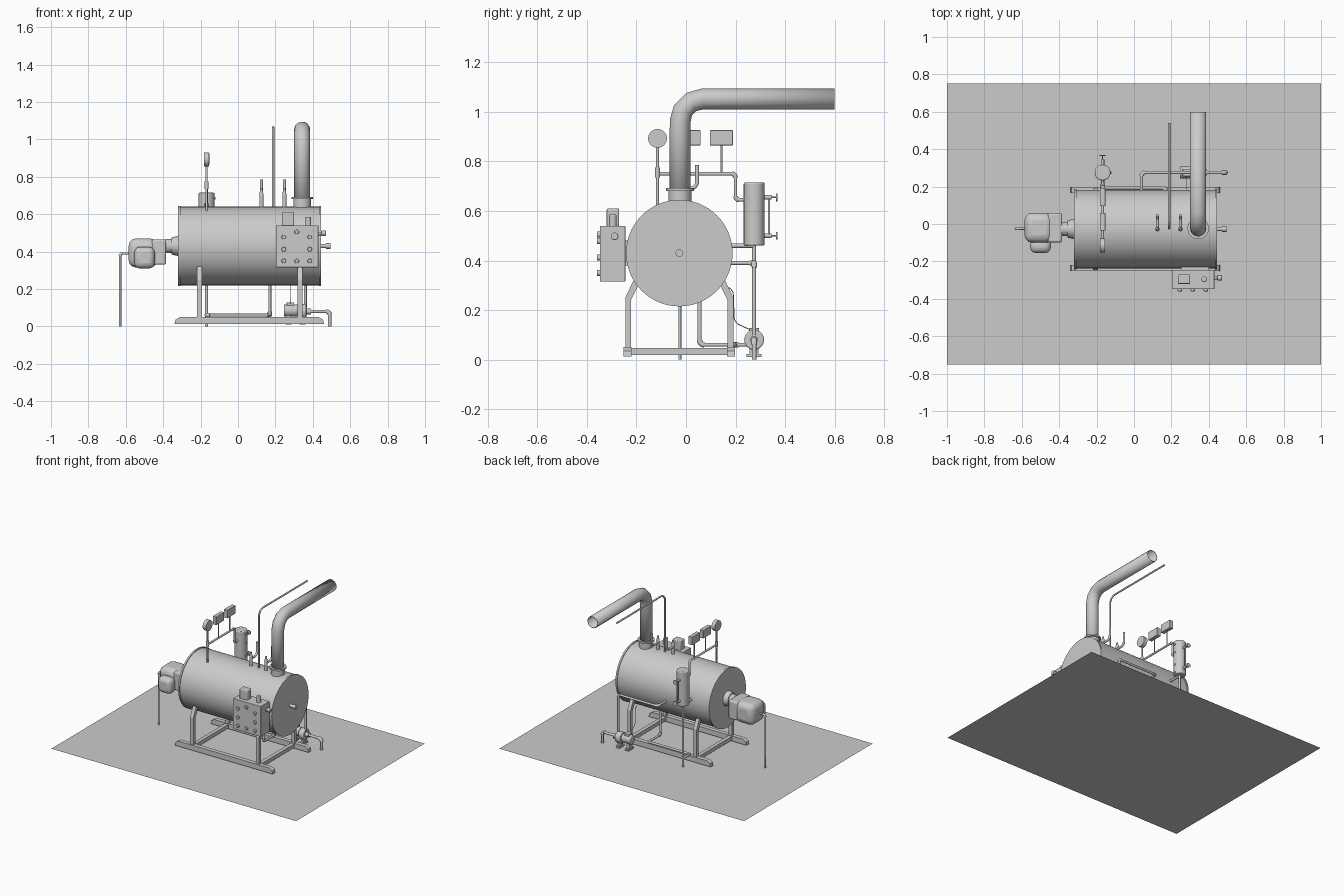
import bpy, bmesh, math
from mathutils import Vector

if "Cube" in bpy.data.objects:
    bpy.data.objects.remove(bpy.data.objects["Cube"])


def finish(ob, name, angle=35):
    ob.name = name
    bpy.ops.object.select_all(action='DESELECT')
    ob.select_set(True)
    bpy.context.view_layer.objects.active = ob
    bpy.ops.object.shade_smooth_by_angle(angle=math.radians(angle))
    return ob


def bevel(ob, width, segs=3):
    m = ob.modifiers.new("Bevel", 'BEVEL')
    m.width, m.segments, m.limit_method = width, segs, 'ANGLE'


def box(name, x, y, z, bev=0):
    bpy.ops.mesh.primitive_cube_add(size=1)
    ob = bpy.context.object
    for v in ob.data.vertices:
        for i, (a, b) in enumerate((x, y, z)):
            v.co[i] = (a + b) / 2 + v.co[i] * (b - a)
    if bev:
        bevel(ob, bev)
    return finish(ob, name)


def rod(name, a, b, r, r2=None, verts=32, bev=0):
    a, b = Vector(a), Vector(b)
    bpy.ops.mesh.primitive_cone_add(vertices=verts, radius1=r, radius2=r if r2 is None else r2,
                                    depth=(b - a).length, location=(a + b) / 2,
                                    rotation=(b - a).to_track_quat('Z', 'Y').to_euler())
    ob = bpy.context.object
    if bev:
        bevel(ob, bev)
    return finish(ob, name)


def prism(name, pts, axis, lo, hi):
    # extrude a 2D outline along x or y
    bm = bmesh.new()
    vs = [bm.verts.new((lo, u, w) if axis == 'x' else (u, lo, w)) for u, w in pts]
    f = bm.faces.new(vs)
    ext = bmesh.ops.extrude_face_region(bm, geom=[f])['geom']
    d = (hi - lo, 0, 0) if axis == 'x' else (0, hi - lo, 0)
    bmesh.ops.translate(bm, vec=d, verts=[g for g in ext if isinstance(g, bmesh.types.BMVert)])
    bmesh.ops.recalc_face_normals(bm, faces=bm.faces)
    me = bpy.data.meshes.new(name)
    bm.to_mesh(me)
    bm.free()
    ob = bpy.data.objects.new(name, me)
    bpy.context.collection.objects.link(ob)
    return ob


def pipe(name, pts, r, bend=0.02, fittings=False, caps=True, steps=6):
    # swept tube with rounded corners, optional thicker elbows
    pts = [Vector(p) for p in pts]
    path, elbows = [pts[0]], []
    for p, c, n in zip(pts, pts[1:], pts[2:]):
        s, e = c + (p - c).normalized() * bend, c + (n - c).normalized() * bend
        o = s + e - c
        arc = [o + (s - o) * math.cos(t) + (e - o) * math.sin(t)
               for t in (math.pi / 2 * i / steps for i in range(steps + 1))]
        path += arc
        elbows.append(arc)
    path.append(pts[-1])
    cu = bpy.data.curves.new(name, 'CURVE')
    cu.dimensions, cu.bevel_depth, cu.bevel_resolution = '3D', r, 5
    cu.use_fill_caps = caps
    for line, k in [(path, 1)] + [(e, 1.4) for e in elbows if fittings]:
        sp = cu.splines.new('POLY')
        sp.points.add(len(line) - 1)
        for q, co in zip(sp.points, line):
            q.co, q.radius = (*co, 1), k
    ob = bpy.data.objects.new(name, cu)
    bpy.context.collection.objects.link(ob)
    bpy.ops.object.select_all(action='DESELECT')
    ob.select_set(True)
    bpy.context.view_layer.objects.active = ob
    bpy.ops.object.convert(target='MESH')
    return finish(bpy.context.object, name, 45)


CY, CZ = -0.027, 0.43   # boiler axis
GX, PY = -0.168, 0.275  # gauge tree x, service pipe y

# floor
bpy.ops.mesh.primitive_plane_add(size=1)
floor = bpy.context.object
floor.name = "floor"
for v in floor.data.vertices:
    v.co.x *= 2
    v.co.y *= 1.5

# boiler shell and end plates
rod("boiler_shell", (-0.315, CY, CZ), (0.44, CY, CZ), 0.21, verts=64)
rod("end_plate_burner", (-0.32, CY, CZ), (-0.308, CY, CZ), 0.215, verts=64)
rod("end_plate_rear", (0.433, CY, CZ), (0.445, CY, CZ), 0.215, verts=64)
rod("rear_stub", (0.44, CY, CZ), (0.475, CY, CZ), 0.011)
rod("rear_stub_nut", (0.47, CY, CZ), (0.495, CY, CZ), 0.015)

# skid frame
for side, s in (("front", -1), ("back", 1)):
    ys = sorted((CY + s * 0.193, CY + s * 0.225))
    prism("skid_rail_" + side, [(-0.34, 0.012), (0.46, 0.012), (0.455, 0.035), (0.43, 0.05),
                                (-0.31, 0.05), (-0.335, 0.035)], 'y', *ys)
    leg = [(0.195, 0.02), (0.218, 0.02), (0.218, 0.25), (0.185, 0.32), (0.16, 0.31), (0.195, 0.24)]
    for x in (-0.22, 0.318):
        prism("leg_" + side, [(CY + s * u, w) for u, w in leg], 'x', x, x + 0.027)
for x in (-0.22, 0.318):
    box("cross_bar", (x, x + 0.027), (CY - 0.2, CY + 0.2), (0.018, 0.046))

# burner
box("burner_housing", (-0.585, -0.43), (-0.1, 0.06), (0.315, 0.47), 0.04)
box("burner_rear_housing", (-0.46, -0.385), (-0.098, 0.058), (0.33, 0.465), 0.01)
box("burner_motor", (-0.555, -0.445), (-0.155, -0.08), (0.31, 0.425), 0.03)
rod("burner_neck", (-0.39, CY, CZ), (-0.345, CY, CZ), 0.038)
rod("burner_flange", (-0.355, CY, CZ), (-0.315, CY, CZ), 0.046, 0.055)
pipe("fuel_line", [(-0.57, -0.025, 0.39), (-0.63, -0.025, 0.39), (-0.63, -0.025, 0)], 0.006, 0.015, True)

# flue with collar
flue = pipe("flue", [(0.343, -0.024, 0.62), (0.343, -0.024, 1.052), (0.343, 0.6, 1.052)],
            0.043, 0.09, caps=False, steps=3)
m = flue.modifiers.new("Wall", 'SOLIDIFY')
m.thickness, m.offset = 0.004, -1
rod("flue_base", (0.343, -0.024, 0.62), (0.343, -0.024, 0.68), 0.047)
rod("flue_collar", (0.343, -0.024, 0.68), (0.343, -0.024, 0.692), 0.057)

# steam outlet
pipe("steam_pipe", [(0.188, -0.024, 0.62), (0.188, -0.024, 1.065), (0.188, 0.54, 1.065)], 0.006, 0.05)

# safety valves
for x in (0.125, 0.248):
    rod("valve_body", (x, CY, 0.63), (x, CY, 0.7), 0.011)
    rod("valve_bonnet", (x, CY, 0.7), (x, CY, 0.74), 0.012, 0.005)
    pipe("valve_discharge", [(x, CY, 0.69), (x, 0.045, 0.69), (x, 0.045, 0.785)], 0.008, 0.03)

# gauge tree
pipe("gauge_riser", [(GX, -0.115, 0.6), (GX, -0.115, 0.86)], 0.006)
rod("riser_fitting", (GX, -0.115, 0.735), (GX, -0.115, 0.775), 0.01)
rod("pressure_gauge", (GX - 0.014, -0.115, 0.893), (GX + 0.014, -0.115, 0.893), 0.038)
for y in (0.012, 0.143):
    rod("switch_stem", (GX, y, 0.75), (GX, y, 0.87), 0.004)
    box("pressure_switch", (GX - 0.015, GX + 0.015), (y - 0.047, y + 0.047), (0.865, 0.926), 0.003)
pipe("gauge_header", [(GX, -0.115, 0.75), (GX, 0.2, 0.75), (GX, 0.2, 0.645), (GX, 0.25, 0.645)],
     0.007, 0.015, True)

# water column and sight glass
rod("water_column", (GX, PY, 0.46), (GX, PY, 0.715), 0.042, verts=40, bev=0.006)
pipe("column_return", [(GX, 0.15, 0.46), (GX, PY, 0.46)], 0.009)
for z in (0.5, 0.655):
    rod("glass_valve", (GX, 0.3, z), (GX, 0.345, z), 0.009)
    rod("valve_stem", (GX, 0.34, z), (GX, 0.365, z), 0.003)
    rod("valve_handle", (GX, 0.363, z), (GX, 0.369, z), 0.016)
    for y, dz in ((GX + 0.043, -0.03), (GX + 0.043, 0.03)):
        rod("column_bolt", (GX + 0.035, PY, z + dz), (y + 0.004, PY, z + dz), 0.007)
rod("sight_glass", (GX, 0.335, 0.5), (GX, 0.335, 0.655), 0.005)

# blowdown piping
pipe("column_drain", [(GX, PY, 0.47), (GX, PY, 0)], 0.008)
pipe("blowdown_pipe", [(0.17, 0.055, 0.25), (0.17, 0.055, 0.06), (0.17, 0.193, 0.06),
                       (GX, 0.193, 0.06), (GX, PY, 0.06)], 0.008, 0.018, True)

# feed pump and its pipes
rod("pump_motor", (0.245, PY, 0.085), (0.32, PY, 0.085), 0.033, bev=0.006)
rod("pump_volute", (0.325, PY, 0.08), (0.365, PY, 0.08), 0.04, bev=0.006)
rod("pump_shaft", (0.31, PY, 0.08), (0.39, PY, 0.08), 0.016)
for x in (0.255, 0.33):
    box("pump_foot", (x, x + 0.03), (PY - 0.03, PY + 0.03), (0.01, 0.022))
    box("pump_bracket", (x + 0.003, x + 0.027), (PY - 0.018, PY + 0.018), (0.02, 0.06))
box("pump_terminal_box", (0.26, 0.3), (PY - 0.02, PY + 0.02), (0.11, 0.128), 0.003)
pipe("suction_pipe", [(0.38, PY, 0.08), (0.49, PY, 0.08), (0.49, PY, 0)], 0.009, 0.018, True)
pipe("feed_pipe", [(0.36, PY, 0.1), (0.36, PY, 0.39), (0.04, PY, 0.39), (0.04, 0.15, 0.39)],
     0.008, 0.018, True)
pipe("pump_cable", [(0.28, 0.14, 0.3), (0.28, 0.19, 0.285), (0.28, 0.195, 0.15), (0.28, 0.26, 0.12)],
     0.002, 0.02)

# control cabinet
box("control_cabinet", (0.203, 0.43), (-0.348, -0.245), (0.315, 0.54), 0.003)
box("cabinet_mount", (0.25, 0.4), (-0.25, -0.2), (0.38, 0.48))
for i, x in enumerate((0.245, 0.314, 0.384)):
    for z in (0.35, 0.412, 0.478) if i != 1 else (0.35, 0.505):
        rod("cabinet_button", (x, -0.34, z), (x, -0.36, z), 0.012, bev=0.003)
box("cabinet_horn", (0.235, 0.3), (-0.32, -0.27), (0.535, 0.61), 0.006)
rod("cabinet_beacon", (0.376, -0.295, 0.535), (0.376, -0.295, 0.586), 0.015, bev=0.005)
rod("side_knob_stem", (0.425, -0.288, 0.495), (0.45, -0.288, 0.495), 0.008)
rod("side_knob", (0.445, -0.288, 0.498), (0.47, -0.288, 0.498), 0.015, bev=0.004)
